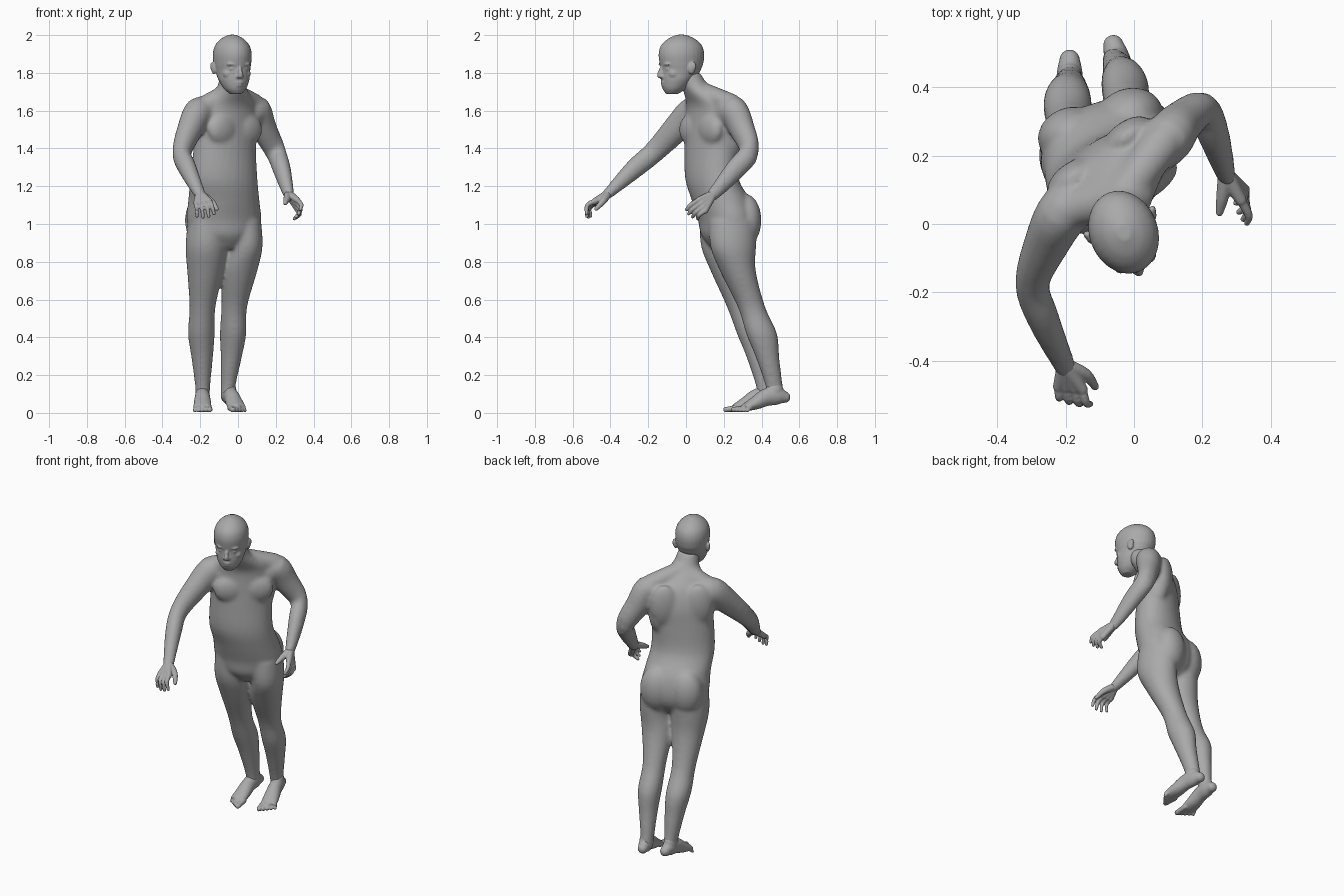
import bpy, bmesh, math
from mathutils import Vector, Matrix

if "Cube" in bpy.data.objects:
    bpy.data.objects.remove(bpy.data.objects["Cube"], do_unlink=True)

grey = bpy.data.materials.new("matte grey")
grey.use_nodes = True
grey.diffuse_color = (.4, .4, .4, 1)
grey.node_tree.nodes["Principled BSDF"].inputs["Base Color"].default_value = (.4, .4, .4, 1)


def spline(stations, steps=4):
    """Smooth Catmull-Rom resampling of equal-length number tuples."""
    points = []
    last = len(stations) - 1
    for i in range(last):
        four = [stations[max(0, min(last, i + k))] for k in (-1, 0, 1, 2)]
        for s in range(steps):
            t = s / steps
            points.append([b + .5 * t * (c - a + t * (2 * a - 5 * b + 4 * c - d
                           + t * (3 * (b - c) + d - a))) for a, b, c, d in zip(*four)])
    points.append(list(stations[last]))
    return points


def skin_rings(bm, rings):
    """Join rings of vectors into a closed tube."""
    loops = [[bm.verts.new(co) for co in ring] for ring in rings]
    count = len(loops[0])
    for low, high in zip(loops, loops[1:]):
        for k in range(count):
            n = (k + 1) % count
            bm.faces.new((low[k], low[n], high[n], high[k]))
    bm.faces.new(loops[0][::-1])
    bm.faces.new(loops[-1])


def oval(center, u, v, a, b, count=28):
    angles = [math.tau * k / count for k in range(count)]
    return [center + u * a * math.cos(t) + v * b * math.sin(t) for t in angles]


def stack(bm, stations):
    """Horizontal ovals: x, y, z, half width, half depth, yaw in degrees."""
    rings = []
    for x, y, z, a, b, yaw in spline(stations):
        turn = math.radians(yaw)
        u = Vector((math.cos(turn), math.sin(turn), 0))
        v = Vector((-u.y, u.x, 0))
        rings.append(oval(Vector((x, y, z)), u, v, a, b))
    skin_rings(bm, rings)


def limb(bm, stations):
    """Ovals square to a path: x, y, z, half width, half height."""
    points = spline(stations)
    centers = [Vector(p[:3]) for p in points]
    rings = []
    for i, p in enumerate(points):
        along = centers[min(i + 1, len(points) - 1)] - centers[max(i - 1, 0)]
        u = along.cross(Vector((0, 0, 1))).normalized()
        v = u.cross(along).normalized()
        rings.append(oval(centers[i], u, v, p[3], p[4]))
    skin_rings(bm, rings)
    for p in (stations[0], stations[-1]):
        ball(bm, p[:3], [min(p[3:])] * 3)


def ball(bm, center, radii, yaw=0):
    place = (Matrix.Translation(center) @ Matrix.Rotation(math.radians(yaw), 4, 'Z')
             @ Matrix.Diagonal((*radii, 1)))
    bmesh.ops.create_uvsphere(bm, u_segments=20, v_segments=12, radius=1, matrix=place)


def around(origin, yaw, x, y, z):
    """Point given in a frame turned about a vertical axis."""
    return Matrix.Rotation(math.radians(yaw), 3, 'Z') @ Vector((x, y, 0)) + Vector((*origin, z))


def fuse(name, bm, voxel, rounds):
    """Melt overlapping pieces into one smooth skin."""
    bmesh.ops.recalc_face_normals(bm, faces=bm.faces)
    mesh = bpy.data.meshes.new(name)
    bm.to_mesh(mesh)
    bm.free()
    ob = bpy.data.objects.new(name, mesh)
    bpy.context.collection.objects.link(ob)
    remesh = ob.modifiers.new("melt", 'REMESH')
    remesh.mode = 'VOXEL'
    remesh.voxel_size = voxel
    relax = ob.modifiers.new("relax", 'SMOOTH')
    relax.factor = .5
    relax.iterations = rounds
    graph = bpy.context.evaluated_depsgraph_get()
    ob.data = bpy.data.meshes.new_from_object(ob.evaluated_get(graph))
    ob.modifiers.clear()
    ob.data.name = name
    ob.data.materials.clear()
    ob.data.materials.append(grey)
    ob.data.shade_smooth()


# Trunk, twisting from the hips up to the shoulders, with the neck
body = bmesh.new()
stack(body, [(-.07, .215, .87, .06, .08, 18), (-.075, .215, .94, .17, .13, 18),
             (-.075, .215, 1.02, .203, .145, 18), (-.075, .188, 1.12, .194, .15, 20),
             (-.075, .137, 1.24, .187, .13, 25), (-.07, .133, 1.4, .182, .12, 33),
             (-.06, .138, 1.52, .188, .112, 37), (-.05, .125, 1.62, .165, .095, 37),
             (-.04, .082, 1.685, .11, .083, 32), (-.033, .045, 1.735, .074, .072, 25),
             (-.033, .01, 1.8, .064, .066, 21)])
chest, hips = (-.06, .138), (-.075, .215)
for side in (-1, 1):
    ball(body, around(chest, 37, side * .08, -.075, 1.5), (.095, .045, .085), 37)
    ball(body, around(chest, 37, side * .1, .07, 1.53), (.085, .045, .13), 37)
    ball(body, around(chest, 37, side * .13, .025, 1.48), (.06, .075, .14), 37)
    ball(body, around(hips, 18, side * .09, .075, 1.02), (.1, .084, .14), 18)

# Shoulder slopes
for shoulder in ((-.185, .045, 1.62), (.085, .24, 1.635)):
    limb(body, [(-.035, .08, 1.7, .055, .055), (*shoulder, .06, .055)])

# Arms, shoulder to wrist
limb(body, [(-.17, .07, 1.58, .075, .085), (-.21, .03, 1.585, .077, .085),
            (-.25, -.045, 1.51, .068, .075),
            (-.297, -.17, 1.38, .051, .058), (-.268, -.27, 1.295, .048, .053),
            (-.207, -.405, 1.168, .034, .03), (-.19, -.44, 1.14, .028, .02)])
limb(body, [(.06, .22, 1.58, .075, .08), (.1, .25, 1.6, .075, .08),
            (.135, .293, 1.51, .065, .073),
            (.198, .335, 1.385, .051, .058), (.232, .262, 1.29, .047, .055),
            (.267, .15, 1.163, .03, .036), (.28, .12, 1.14, .02, .028)])

# Legs, hip to ankle
stack(body, [(-.165, .2, 1.02, .1, .13, 0), (-.168, .2, .88, .11, .12, 0),
             (-.173, .226, .75, .096, .095, 0), (-.188, .29, .56, .069, .073, 0),
             (-.194, .35, .42, .071, .081, 0), (-.19, .383, .3, .058, .065, 0),
             (-.187, .415, .15, .041, .047, 0), (-.187, .425, .07, .036, .045, 0)])
stack(body, [(.02, .25, 1.02, .1, .13, 15), (.034, .25, .88, .094, .123, 15),
             (.008, .275, .75, .094, .095, 15), (-.02, .347, .56, .068, .073, 15),
             (-.026, .4, .42, .069, .083, 15), (-.035, .43, .3, .056, .064, 15),
             (-.052, .465, .15, .04, .047, 15), (-.056, .475, .07, .035, .045, 15)])
fuse("body", body, .01, 12)


# Head, turned toward the left
head = bmesh.new()
middle, turn = (-.03, -.025), 21
profile = [(1.688, -.052, .03, .03), (1.715, -.04, .058, .062), (1.76, -.024, .08, .086),
           (1.8, -.007, .088, .104), (1.825, -.001, .093, .11), (1.848, .001, .097, .118),
           (1.9, .001, .1, .124), (1.945, .001, .088, .111), (1.98, .001, .058, .074),
           (2.002, .001, .018, .024)]
stack(head, [(*around(middle, turn, 0, y, z), a, b, turn) for z, y, a, b in profile])


def feature(x, y, z, *radii):
    ball(head, around(middle, turn, x, y, z), radii, turn)


# Nose, lips and chin
for y, z, r in ((-.107, 1.83, .01), (-.116, 1.81, .012), (-.123, 1.79, .014)):
    feature(0, y, z, r, r, .02)
feature(0, -.103, 1.748, .025, .012, .008)
feature(0, -.1, 1.734, .022, .012, .008)
feature(0, -.076, 1.704, .024, .018, .016)
for side in (-1, 1):
    feature(side * .012, -.112, 1.781, .01, .014, .009)
    feature(side * .036, -.091, 1.822, .018, .014, .009)
    feature(side * .036, -.094, 1.846, .03, .018, .01)
    feature(side * .05, -.064, 1.795, .028, .028, .026)
    # Ears
    feature(side * .097, .022, 1.825, .012, .02, .033)
    feature(side * .104, .033, 1.835, .009, .012, .022)
fuse("head", head, .005, 6)


def build_hand(name, wrist, knuckles, tips, curl, thumb):
    """Four fingers spread evenly from the first to the last, and a thumb."""
    bm = bmesh.new()
    curl = Vector(curl)
    for i in range(4):
        knuckle = Vector(knuckles[0]).lerp(Vector(knuckles[1]), i / 3)
        tip = Vector(tips[0]).lerp(Vector(tips[1]), i / 3)
        if i in (1, 2):
            tip += (tip - knuckle) * .15
        bend = knuckle.lerp(tip, .5) + curl
        limb(bm, [(*wrist, .024, .022), (*knuckle, .017, .017)])
        limb(bm, [(*knuckle, .014, .014), (*bend, .012, .012), (*tip, .009, .009)])
    limb(bm, [(*wrist, .024, .022), (*thumb[0], .018, .018), (*thumb[1], .011, .011)])
    fuse(name, bm, .004, 3)


build_hand("right_hand", (-.202, -.415, 1.16),
           ((-.152, -.483, 1.12), (-.22, -.475, 1.11)),
           ((-.127, -.526, 1.055), (-.217, -.505, 1.042)), (0, -.018, .012),
           ((-.142, -.44, 1.12), (-.113, -.476, 1.08)))
build_hand("left_hand", (.269, .143, 1.158),
           ((.312, .07, 1.128), (.322, .1, 1.07)),
           ((.33, .003, 1.077), (.298, .062, 1.028)), (.014, -.01, 0),
           ((.258, .075, 1.13), (.25, .033, 1.11)))


def build_foot(name, heel, yaw, inner):
    """Foot with the heel a little raised; inner is the side of the big toe."""
    bm = bmesh.new()
    shape = [(.03, .083, .03, .031), (.07, .09, .038, .047), (.13, .083, .04, .047),
             (.19, .053, .046, .036), (.25, .028, .048, .02)]
    limb(bm, [(*around(heel, yaw, 0, -d, z), a, b) for d, z, a, b in shape])
    ball(bm, around(heel, yaw, 0, -.085, .11), (.038, .048, .06), yaw)
    for i in range(5):
        across = inner * (.038 - .02 * i)
        size = .016 - .0015 * i
        reach = .3 - .013 * i
        root = around(heel, yaw, across * .9, -.23, .027)
        tip = around(heel, yaw, across, -reach, size + .001)
        limb(bm, [(*root, size, size), (*tip, size, size * .9)])
    fuse(name, bm, .005, 4)


build_foot("right_foot", (-.188, .51), 0, 1)
build_foot("left_foot", (-.068, .552), 15, -1)
